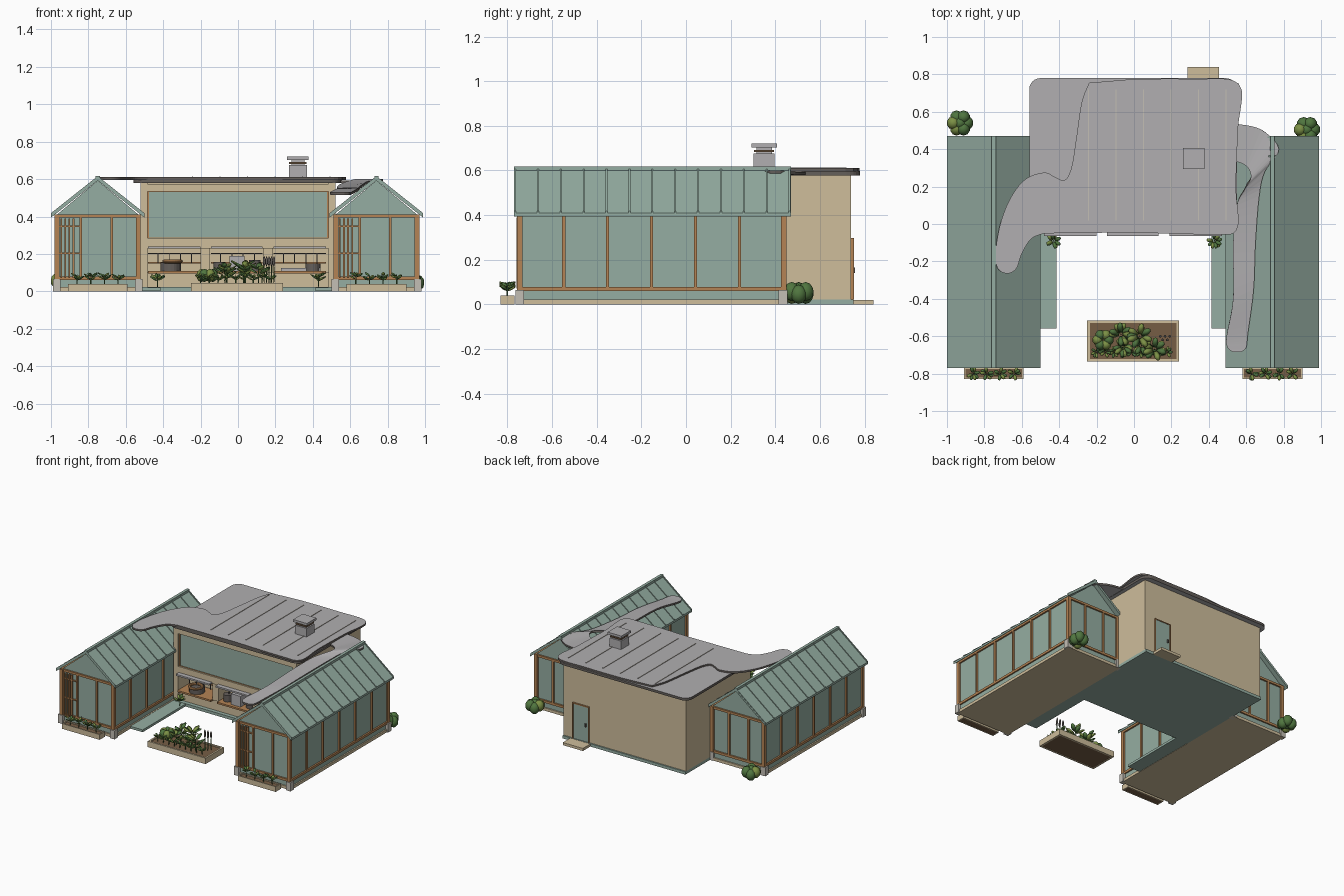
import bpy, bmesh, math, random
from mathutils import Matrix, Vector

if "Cube" in bpy.data.objects:
    bpy.data.objects.remove(bpy.data.objects["Cube"])
random.seed(4)

COLOURS = {
    "sage": (.30, .42, .36), "grey_metal": (.44, .43, .44), "sand": (.62, .51, .33),
    "timber": (.46, .23, .09), "soil": (.18, .11, .06), "dark_trim": (.13, .115, .105),
    "leaf_dark": (.08, .18, .05), "leaf_light": (.20, .28, .06), "cream": (.55, .52, .46),
}
MATS = {}
for key, rgb in COLOURS.items():
    m = MATS[key] = bpy.data.materials.new(key)
    m.use_nodes = True
    m.diffuse_color = (*rgb, 1)
    bsdf = m.node_tree.nodes["Principled BSDF"]
    bsdf.inputs["Base Color"].default_value = (*rgb, 1)
    bsdf.inputs["Roughness"].default_value = .8


def finish(name, bm, *mats, recalc=True):
    if recalc:
        bmesh.ops.recalc_face_normals(bm, faces=bm.faces[:])
    mesh = bpy.data.meshes.new(name)
    bm.to_mesh(mesh)
    bm.free()
    for mat in mats:
        mesh.materials.append(MATS[mat])
    ob = bpy.data.objects.new(name, mesh)
    bpy.context.collection.objects.link(ob)
    return ob


def boxes(name, mat, *specs):
    """One object from boxes given as x0, x1, y0, y1, z0, z1."""
    bm = bmesh.new()
    for x0, x1, y0, y1, z0, z1 in specs:
        mid = Matrix.Translation(((x0 + x1) / 2, (y0 + y1) / 2, (z0 + z1) / 2))
        size = Matrix.Diagonal((x1 - x0, y1 - y0, z1 - z0, 1))
        bmesh.ops.create_cube(bm, size=1, matrix=mid @ size)
    return finish(name, bm, mat)


def prisms(name, mat, profile, spans):
    """Extrude an xz profile along each y span."""
    bm = bmesh.new()
    for y0, y1 in spans:
        face = bm.faces.new([bm.verts.new((x, y0, z)) for x, z in profile])
        new = bmesh.ops.extrude_face_region(bm, geom=[face])["geom"]
        bmesh.ops.translate(bm, vec=(0, y1 - y0, 0),
                            verts=[g for g in new if isinstance(g, bmesh.types.BMVert)])
    return finish(name, bm, mat)


def spline(rows, steps=5):
    """Catmull-Rom smoothing of an open list of tuples."""
    rows = [Vector(r) for r in rows]
    out = []
    for i in range(len(rows) - 1):
        a, b, c, d = rows[max(i - 1, 0)], rows[i], rows[i + 1], rows[min(i + 2, len(rows) - 1)]
        for k in range(steps):
            t = k / steps
            out.append(b + (c - a) * t / 2 + (a * 2 - b * 5 + c * 4 - d) * t * t / 2
                       + (b * 3 - a - c * 3 + d) * t ** 3 / 2)
    return out + [rows[-1]]


def thicken(ob, depth):
    mod = ob.modifiers.new("thickness", "SOLIDIFY")
    mod.thickness, mod.offset, mod.material_offset_rim = depth, -1, 1


def blob(bm, centre, size, index=0, turn=None, detail=2):
    mat = Matrix.Translation(centre) @ (turn or Matrix()) @ Matrix.Diagonal((*size, 1))
    new = bmesh.ops.create_icosphere(bm, subdivisions=detail, radius=1, matrix=mat)["verts"]
    for f in {f for v in new for f in v.link_faces}:
        f.material_index, f.smooth = index, True


def plant(bm, x, y, z, h, leaves=7):
    """Stem with a fan of tilted leaves."""
    blob(bm, (x, y, z + h * .4), (.004, .004, h * .5), 0, None, 1)
    for i in range(leaves):
        a = i * math.tau / leaves + random.random()
        turn = Matrix.Rotation(a, 4, "Z") @ Matrix.Rotation(-.5, 4, "Y")
        r = h * .3
        up = z + h * random.uniform(.55, .9)
        blob(bm, (x + r * math.cos(a), y + r * math.sin(a), up), (r, r * .5, .005), i % 2, turn, 1)


def planter(name, x0, x1, y0, y1, z1, w):
    boxes(name + "_box", "sand", (x0, x1, y0, y0 + w, 0, z1), (x0, x1, y1 - w, y1, 0, z1),
          (x0, x0 + w, y0, y1, 0, z1), (x1 - w, x1, y0, y1, 0, z1))
    boxes(name + "_soil", "soil", (x0 + w, x1 - w, y0 + w, y1 - w, .001, z1 - .008))


# Two glazed wings with gabled metal roofs
F, B = -.75, .45
for side, cx in (("right", -.75), ("left", .74)):
    L, R = cx - .23, cx + .23
    boxes(side + "_wing_floor", "sand", (L, R, F, B, 0, .022))
    boxes(side + "_wing_plinth", "sage", (L + .01, R - .01, F + .01, B - .01, .022, .06))
    boxes(side + "_wing_feet", "cream", *[(x - .02, x + .02, y - .02, y + .02, 0, .065)
          for x in (L + .01, R - .01) for y in (F + .005, B - .015)])
    prisms(side + "_wing_glazing", "sage", [(L + .012, .06), (R - .012, .06), (R - .012, .41),
           (cx, .592), (L + .012, .41)], [(F + .012, B - .012)])
    # timber frame
    frame = [(x - .013, x + .013, y - .013, y + .013, .06, .41)
             for x in (L + .013, R - .013) for y in (F + .005, B - .012)]
    for z0, z1 in ((.06, .078), (.395, .412)):
        frame += [(x, x + .016, F, B, z0, z1) for x in (L, R - .016)]
        frame += [(L, R, y, y + .016, z0, z1) for y in (F, B - .016)]
    for i in range(1, 6):
        y = F + .005 + i * .197
        frame += [(x, x + .016, y - .007, y + .007, .07, .4) for x in (L, R - .016)]
    for dx in (-.09, .075):
        frame += [(cx + dx - .007, cx + dx + .007, y, y + .016, .07, .4) for y in (F, B - .016)]
    boxes(side + "_wing_frame", "timber", *frame)
    # slatted screen on the front
    slats = [(L + .03 + i * .022, L + .039 + i * .022, F - .01, F + .004, .07, .39) for i in range(4)]
    slats += [(L + .01, L + .14, F - .006, F + .006, z, z + .008) for z in (.2, .345)]
    boxes(side + "_wing_screen", "timber", *slats)

    def chevron(lift, drop):
        top, low = [(-.25, .41), (0, .608), (.25, .41)], [(.25, .41), (0, .608), (-.25, .41)]
        return [(cx + x, z + lift) for x, z in top] + [(cx + x, z - drop) for x, z in low]
    prisms(side + "_wing_roof", "sage", chevron(0, .016), [(-.77, .47)])
    prisms(side + "_wing_roof_seams", "sage", chevron(.008, .005),
           [(-.77 + i * .1025, -.762 + i * .1025) for i in range(13)])
    boxes(side + "_wing_ridge", "sage", (cx - .011, cx + .011, -.77, .47, .595, .617))
    # low terrace along the courtyard side
    s = 1 if cx > 0 else -1
    xs = sorted((s * .415, s * .53))
    boxes(side + "_terrace", "sage", (*xs, -.56, 0, .002, .02))

    planter(side + "_wing_planter", cx - .16, cx + .16, -.83, -.768, .04, .008)
    bm = bmesh.new()
    for i in range(4):
        plant(bm, cx - .11 + i * .073, -.8, .03, .07)
    plant(bm, s * .43, -.09, .02, .08, 9)
    finish(side + "_small_plants", bm, "leaf_dark", "leaf_light")

    # rounded bush behind the wing
    bm = bmesh.new()
    bx, by = (cx - .18, .54) if s < 0 else (cx + .185, .505)
    for i in range(7):
        a = i * math.tau / 6
        d = .036 if i < 6 else 0
        blob(bm, (bx + d * math.cos(a), by + d * math.sin(a), .045 + .012 * (i % 2) + (.01 if i > 5 else 0)),
             (.036, .036, .043), int(i in (3, 4)))
    finish(side + "_bush", bm, "leaf_dark", "leaf_light")

# Main hall: solid rear, upper wall band and recessed serving counter
H = .52
boxes("hall_base", "sage", (-H, H, -.04, .75, 0, .022))
boxes("hall_walls", "sand", (-H, H, .12, .74, .02, .58), (-H, H, -.005, .13, .235, .58),
      (-H, H, -.01, .13, .02, .1))
boxes("hall_front_frame", "sand", (-H, -.485, -.035, .1, .02, .58), (.485, H, -.035, .1, .02, .58),
      (-.5, .5, -.03, .02, .535, .575), (-.5, .5, -.03, .02, .23, .285),
      (-.2, -.15, -.02, .12, .1, .24), (.135, .185, -.02, .12, .1, .24))
boxes("hall_front_window", "sage", (-.475, .475, -.015, 0, .285, .535))
boxes("hall_window_trim", "timber", (-.485, .485, -.02, 0, .28, .288), (-.485, .485, -.02, 0, .53, .538),
      (-.485, -.475, -.02, 0, .28, .538), (.475, .485, -.02, 0, .28, .538))
# serving bays with hoods, counters and cookware
for i, (x0, x1) in enumerate(((-.48, -.2), (-.145, .13), (.19, .47))):
    n = "bay_%d_" % (i + 1)
    boxes(n + "hood", "grey_metal", (x0, x1, -.065, -.01, .228, .24))
    boxes(n + "counter", "timber", (x0, x1, -.045, .11, .095, .108))
    boxes(n + "rail", "dark_trim", (x0, x1, .02, .026, .2, .206),
          *[(x0 + .05 + k * .06, x0 + .055 + k * .06, .02, .025, .15, .2) for k in range(4)])
    boxes(n + "shelf", "timber", (x0, x1, .08, .12, .15, .158))
boxes("cooker", "grey_metal", (-.045, .035, -.02, .07, .108, .19), (.23, .44, 0, .08, .108, .125))
bm = bmesh.new()
for x, r, h in ((-.36, .055, .045), (-.1, .03, .05), (.09, .03, .06), (.4, .04, .04)):
    bmesh.ops.create_cone(bm, cap_ends=True, segments=20, radius1=r, radius2=r, depth=h,
                          matrix=Matrix.Translation((x, .02, .108 + h / 2)))
finish("cooking_pots", bm, "dark_trim")
bpy.ops.mesh.primitive_torus_add(location=(-.35, -.01, .16), major_radius=.045, minor_radius=.01,
                                 major_segments=24, minor_segments=8)
ring = bpy.context.object
ring.name = "bread_ring"
ring.data.materials.append(MATS["timber"])

# Back door and step
boxes("back_door", "sage", (.305, .43, .735, .748, .025, .29))
boxes("back_door_frame", "timber", (.298, .305, .735, .752, .022, .297), (.43, .437, .735, .752, .022, .297),
      (.298, .437, .735, .752, .29, .297))
boxes("back_door_handle", "dark_trim", (.32, .328, .745, .757, .14, .165))
boxes("back_step", "sand", (.285, .455, .75, .84, 0, .02))

# Flat hall roof: rounded lower slab
slab = boxes("hall_roof_slab", "grey_metal", (-.56, .55, -.045, .78, .578, .597))
bm = bmesh.new()
bm.from_mesh(slab.data)
corners = [e for e in bm.edges if abs(e.verts[0].co.z - e.verts[1].co.z) > .01]
bmesh.ops.bevel(bm, geom=corners, offset=.06, segments=6, affect="EDGES", profile=.5)
for f in bm.faces:
    f.material_index = int(abs(f.normal.z) < .5)
bm.to_mesh(slab.data)
bm.free()
slab.data.materials.append(MATS["dark_trim"])

# Upper roof sheet sweeping out over the right wing
sweep = spline([(-.48, -.05), (-.55, -.08), (-.6, -.16), (-.63, -.24), (-.68, -.265), (-.73, -.235),
                (-.74, -.15), (-.715, 0), (-.66, .14), (-.58, .24), (-.48, .275), (-.42, .25),
                (-.37, .235), (-.335, .3), (-.31, .45), (-.28, .65), (-.24, .755)])
outline = sweep + spline([(0, .775), (.3, .775), (.56, .75), (.555, .5), (.545, .2), (.55, -.03),
                          (.4, -.055), (0, -.045)])
bm = bmesh.new()
bm.faces.new([bm.verts.new((x, y, .61)) for x, y in reversed(outline)])
bm.normal_update()
bm.faces.ensure_lookup_table()
if bm.faces[0].normal.z < 0:
    bm.faces[0].normal_flip()
thicken(finish("hall_roof_sheet", bm, "grey_metal", "dark_trim", recalc=False), .014)
boxes("hall_roof_seams", "cream", *[(x, x + .005, .02, .72, .608, .614)
      for x in (-.245 + .147 * k for k in range(6))])

# Curved canopy ribbon dipping over the left wing
rows = spline([(.53, .34, .55, .535, .594), (.6, .31, .68, .505, .593), (.625, .25, .775, .4, .6),
               (.59, .18, .7, .28, .59), (.55, .1, .67, .15, .575), (.53, -.1, .65, -.1, .56),
               (.53, -.4, .64, -.35, .55), (.495, -.6, .61, -.58, .533), (.5, -.66, .6, -.66, .53),
               (.53, -.685, .57, -.685, .53)])
bm = bmesh.new()
pairs = [(bm.verts.new((r[0], r[1], r[4])), bm.verts.new((r[2], r[3], r[4]))) for r in rows]
for (a, b), (c, d) in zip(pairs, pairs[1:]):
    bm.faces.new((a, c, d, b))
thicken(finish("side_canopy", bm, "grey_metal", "dark_trim", recalc=False), .014)

# Chimney
boxes("chimney", "grey_metal", (.272, .368, .303, .397, .6, .675), (.285, .355, .315, .385, .67, .705))
boxes("chimney_louvre", "soil", (.274, .366, .305, .395, .682, .692))
boxes("chimney_cap", "grey_metal", (.262, .378, .293, .407, .702, .72))

# Courtyard vegetable bed
planter("courtyard_bed", -.25, .24, -.735, -.515, .045, .014)
bm = bmesh.new()
for i in range(9):
    plant(bm, -.2 + i * .047, -.685, .035, .06)
for x, y, h in ((-.07, -.59, .12), (.03, -.6, .13), (.04, -.65, .1), (.11, -.67, .12), (-.06, -.66, .1)):
    plant(bm, x, y, .035, h, 10)
for i in range(6):
    a = i * math.tau / 6
    blob(bm, (-.165 + .03 * math.cos(a), -.62 + .03 * math.sin(a), .085), (.028, .028, .035), i % 2)
for i in range(5):
    x, y = .14 + .013 * i, -.6 - .02 * (i % 2)
    blob(bm, (x, y, .09), (.004, .004, .06), 0, None, 1)
    blob(bm, (x, y, .16), (.008, .008, .03), 2, None, 1)
finish("courtyard_vegetables", bm, "leaf_dark", "leaf_light", "dark_trim")
